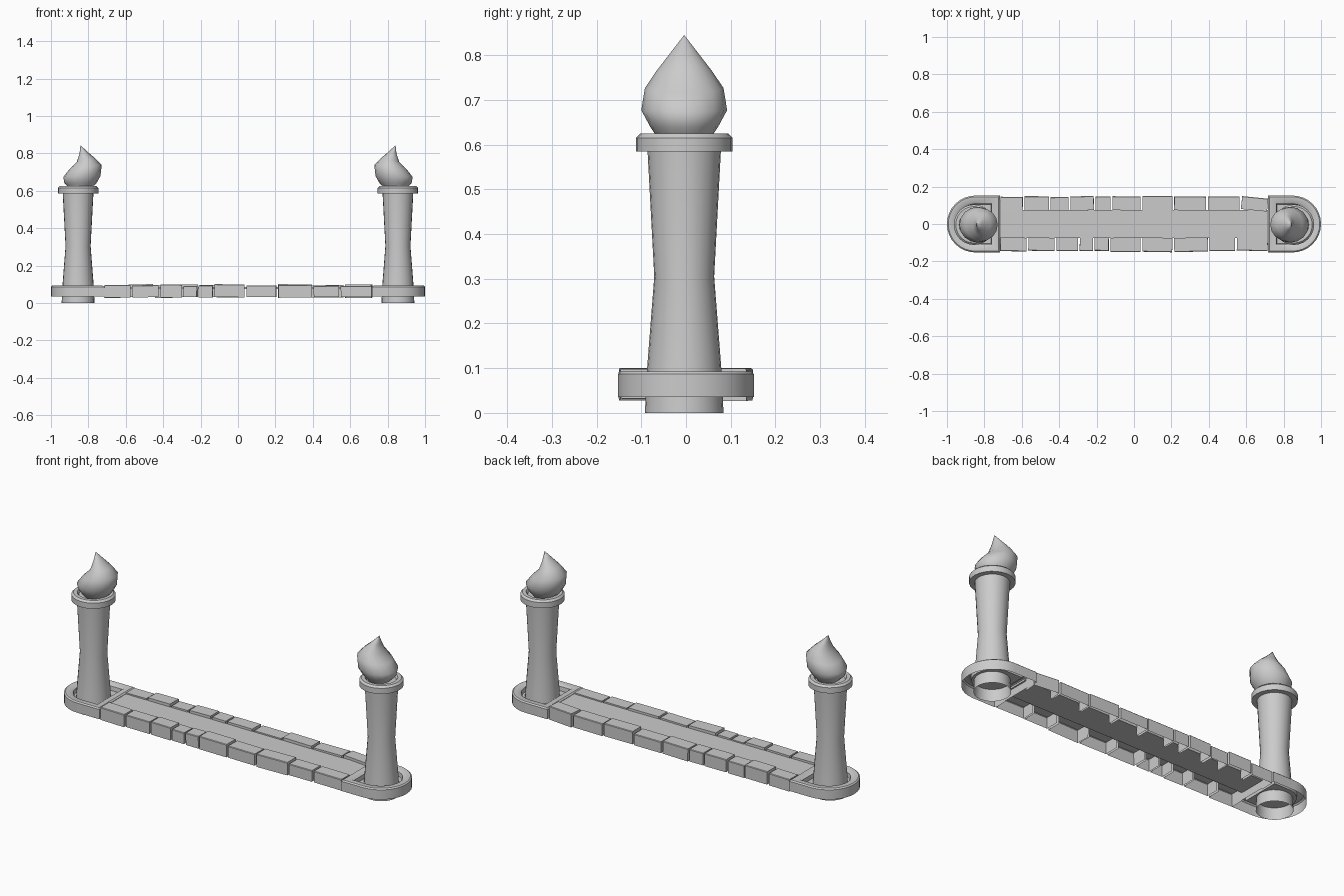
import bpy, bmesh, math, random
from mathutils import Vector, Matrix

if "Cube" in bpy.data.objects:
    bpy.data.objects.remove(bpy.data.objects["Cube"])

random.seed(4)


def finish(bm, name, smooth=None, mirror=False):
    bmesh.ops.recalc_face_normals(bm, faces=bm.faces)
    me = bpy.data.meshes.new(name)
    bm.to_mesh(me)
    bm.free()
    ob = bpy.data.objects.new(name, me)
    bpy.context.collection.objects.link(ob)
    if mirror:
        m = ob.modifiers.new("mirror_x", 'MIRROR')
        m.use_axis[0] = True
        m.use_mirror_merge = False
    if smooth:
        bpy.ops.object.select_all(action='DESELECT')
        ob.select_set(True)
        bpy.context.view_layer.objects.active = ob
        bpy.ops.object.shade_smooth_by_angle(angle=math.radians(smooth))
    return ob


def loft(loops, cap_end=False):
    """Skin a list of closed point loops of equal length."""
    bm = bmesh.new()
    rows = [[bm.verts.new(p) for p in loop] for loop in loops]
    n = len(rows[0])
    for a, b in zip(rows, rows[1:]):
        for i in range(n):
            j = (i + 1) % n
            bm.faces.new((a[i], a[j], b[j], b[i]))
    if cap_end:
        bm.faces.new(rows[-1])
    return bm


CX, CY, SIDES = -0.855, -0.004, 24


def circle(r, z):
    return [(CX + r * math.cos(2 * math.pi * i / SIDES),
             CY + r * math.sin(2 * math.pi * i / SIDES), z) for i in range(SIDES)]


# Waisted posts, open at the foot
post = [(.088, 0), (.083, .10), (.067, .305), (.082, .585)]
finish(loft([circle(r, z) for r, z in post]), "post", 30, True)

# Collars with a dished top
collar = [(.078, .585), (.108, .585), (.108, .615), (.098, .625), (.08, .625), (.072, .612)]
finish(loft([circle(r, z) for r, z in collar], True), "collar", 30, True)

# Leaning flame finials from tilted rings: left x, left z, right x, right z, half depth
rings = [(-.895, .61, -.79, .61, .056), (-.928, .64, -.757, .64, .076),
         (-.934, .674, -.735, .68, .096), (-.902, .715, -.729, .738, .088),
         (-.862, .755, -.765, .775, .062), (-.847, .80, -.81, .813, .030),
         (-.8425, .844, -.8415, .844, .001)]
loops = []
for xl, zl, xr, zr, hy in rings:
    loop = []
    for i in range(16):
        a = 2 * math.pi * i / 16
        t = 0.5 + 0.5 * math.cos(a)
        loop.append((xl + (xr - xl) * t, CY + hy * math.sin(a), zl + (zr - zl) * t))
    loops.append(loop)
finish(loft(loops, True), "flame_finial", 50, True)


# Rounded end trays: D-shaped rim with a sunken floor
def d_shape(o, z):
    r, cx = .152 - o, -.848
    pts = [(-.717 - o, -r, z), (-.717 - o, r, z)]
    for i in range(17):
        a = math.pi / 2 + math.pi * i / 16
        pts.append((cx + r * math.cos(a), r * math.sin(a), z))
    return pts


rim = [(0, .035), (0, .087), (.007, .093), (.036, .092), (.045, .085), (.047, .062)]
finish(loft([d_shape(o, z) for o, z in rim], True), "end_tray", 40, True)

# Deck plank between the trays
bm = bmesh.new()
bmesh.ops.create_cube(bm, size=1, matrix=Matrix.Translation((0, 0, .08)) @ Matrix.Diagonal((1.45, .152, .01, 1)))
finish(bm, "deck")


# Uneven edging blocks, hollow underneath
def block(name, x0, x1, side, top, turn):
    yi, yo, zb = .073, .146 + random.uniform(-.004, .004), .03 + random.uniform(-.003, .003)
    section = [(yi, .075), (yi, top), (yo - .003, top), (yo, top - .003), (yo, zb)]
    bm = bmesh.new()
    a = [bm.verts.new((x0, side * y, z)) for y, z in section]
    b = [bm.verts.new((x1, side * y, z)) for y, z in section]
    for i in range(len(section) - 1):
        bm.faces.new((a[i], a[i + 1], b[i + 1], b[i]))
    for row in (a, b):
        inner = bm.verts.new((row[0].co.x, side * yi, zb))
        bm.faces.new(row + [inner])
    centre = Vector(((x0 + x1) / 2, side * .11, .065))
    bmesh.ops.rotate(bm, verts=bm.verts, cent=centre, matrix=Matrix.Rotation(turn, 3, 'Z'))
    bmesh.ops.rotate(bm, verts=bm.verts, cent=centre,
                     matrix=Matrix.Rotation(random.uniform(-.012, .012), 3, 'Y'))
    finish(bm, name)


back = [-.72, -.59, -.45, -.345, -.21, -.12, .04, .21, .39, .57, .72]
front = [-.72, -.57, -.42, -.295, -.215, -.13, .04, .21, .40, .545, .72]
for label, edges, side in (("back", back, 1), ("front", front, -1)):
    for k, (x0, x1) in enumerate(zip(edges, edges[1:])):
        turn = random.uniform(-.02, .02)
        if side == 1 and k == 9:
            turn = -.1
        block(f"{label}_edging_block_{k + 1}", x0 + .005, x1 - .005, side,
              random.uniform(.091, .101), turn)
